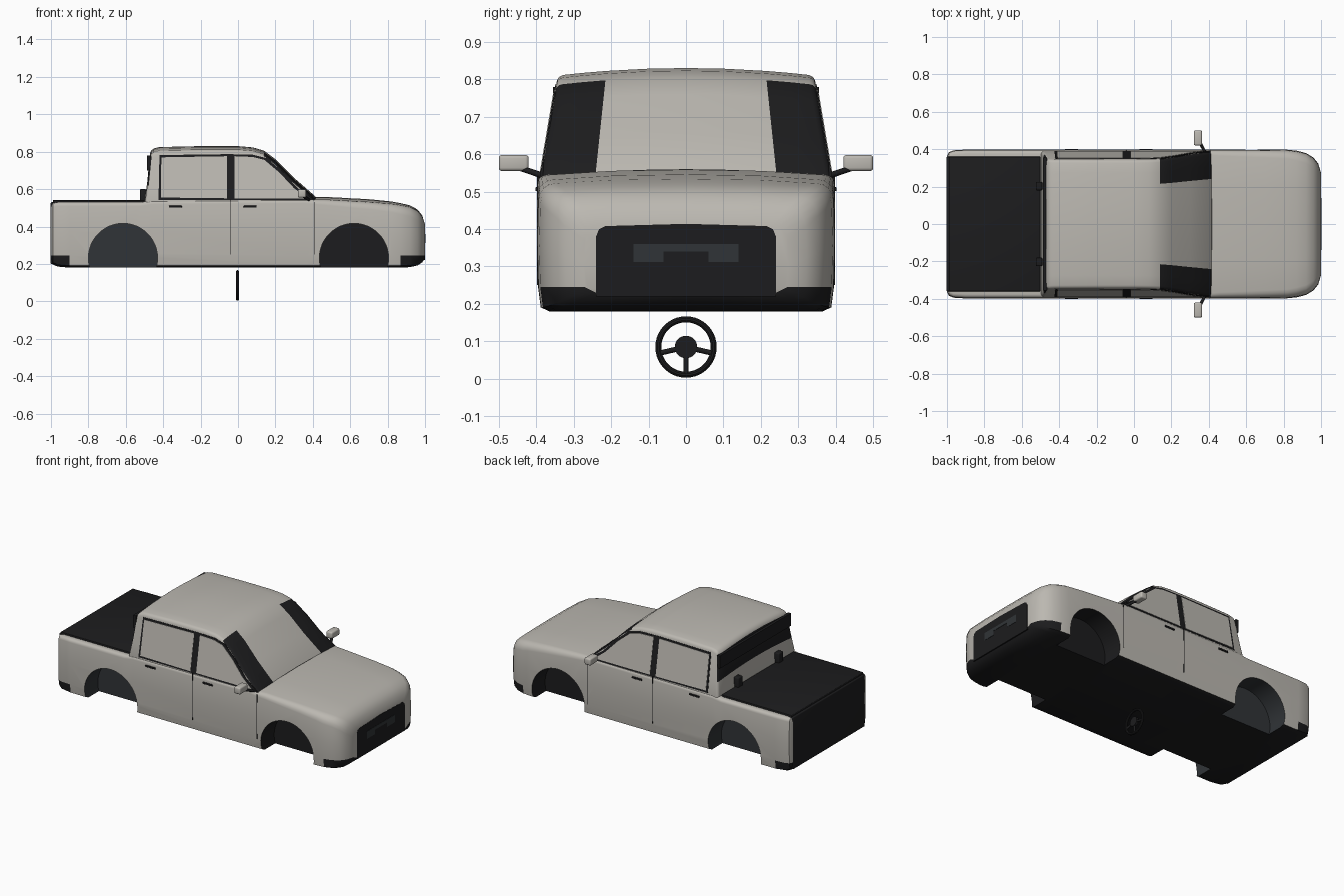
import bpy, bmesh, math
from mathutils import Vector, Matrix

if "Cube" in bpy.data.objects:
    bpy.data.objects.remove(bpy.data.objects["Cube"])


def material(name, col):
    m = bpy.data.materials.new(name)
    m.diffuse_color = (*col, 1)
    m.use_nodes = True
    m.node_tree.nodes["Principled BSDF"].inputs["Base Color"].default_value = m.diffuse_color
    return m


PAINT = material("paint", (0.5, 0.48, 0.44))
BLACK = material("black", (0.012, 0.012, 0.013))
WELL = material("well", (0.03, 0.034, 0.038))


def finish(name, bm, mats, angle=35, bevel=0):
    bmesh.ops.recalc_face_normals(bm, faces=bm.faces)
    me = bpy.data.meshes.new(name)
    bm.to_mesh(me)
    bm.free()
    for m in mats:
        me.materials.append(m)
    ob = bpy.data.objects.new(name, me)
    bpy.context.collection.objects.link(ob)
    bpy.ops.object.select_all(action='DESELECT')
    bpy.context.view_layer.objects.active = ob
    ob.select_set(True)
    if bevel:
        b = ob.modifiers.new("bevel", 'BEVEL')
        b.width, b.segments, b.limit_method, b.angle_limit = bevel, 3, 'ANGLE', math.radians(40)
        bpy.ops.object.modifier_apply(modifier="bevel")
    if angle:
        bpy.ops.object.shade_smooth_by_angle(angle=math.radians(angle))
    return ob


def add_box(bm, lo, hi):
    lo, hi = Vector(lo), Vector(hi)
    bmesh.ops.create_cube(bm, size=1, matrix=Matrix.Translation((lo + hi) / 2) @ Matrix.Diagonal((*(hi - lo), 1)))


def box(name, lo, hi, mat, bevel=0, mirror=False):
    bm = bmesh.new()
    add_box(bm, lo, hi)
    if mirror:
        add_box(bm, (lo[0], -hi[1], lo[2]), (hi[0], -lo[1], hi[2]))
    return finish(name, bm, [mat], bevel=bevel)


def add_tube(bm, a, b, r, seg=12):
    a, b = Vector(a), Vector(b)
    rot = (b - a).to_track_quat('Z', 'Y').to_matrix().to_4x4()
    bmesh.ops.create_cone(bm, cap_ends=True, segments=seg, radius1=r, radius2=r, depth=(b - a).length,
                          matrix=Matrix.Translation((a + b) / 2) @ rot)


# lower body: lofted stations (x, half width, top, bottom, shoulder radius, crown)
stations = [(-1, .36, .515, .215, .02, 0), (-.99, .38, .525, .197, .02, 0), (-.965, .391, .53, .186, .02, 0),
            (-.9, .395, .53, .18, .02, 0), (-.52, .395, .53, .18, .02, 0), (-.46, .395, .54, .18, .02, 0),
            (.36, .395, .545, .18, .02, .012), (.46, .395, .545, .18, .03, .014), (.7, .395, .532, .18, .04, .014),
            (.82, .394, .522, .18, .045, .012), (.87, .389, .515, .18, .05, .01), (.92, .376, .505, .183, .05, .008),
            (.96, .352, .485, .192, .05, .006), (.985, .32, .455, .208, .05, .004), (1, .27, .41, .23, .04, 0)]
bm = bmesh.new()
rings = []
for x, w, zt, zb, r, c in stations:
    zs = zt - r
    half = [(0, zb), (w - .03, zb), (w - .007, zb + .011), (w, .245), (w + .003, (.245 + zs) / 2)]
    half += [(w - r * (1 - math.cos(a)), zs + r * math.sin(a)) for a in [math.pi / 8 * i for i in range(5)]]
    half += [(w * .5, zt + c * .75), (0, zt + c)]
    loop = half + [(-y, z) for y, z in half[-2:0:-1]]
    rings.append([bm.verts.new((x, y, z)) for y, z in loop])
n = len(rings[0])
for i in range(len(rings) - 1):
    for j in range(n):
        k = (j + 1) % n
        f = bm.faces.new((rings[i][j], rings[i][k], rings[i + 1][k], rings[i + 1][j]))
        row = min(j, n - 1 - j)
        xm = (stations[i][0] + stations[i + 1][0]) / 2
        f.material_index = int(row < 2 or (row == 2 and (xm > .87 or xm < -.9)))
bm.faces.new(rings[0])
bm.faces.new(rings[-1])
body = finish("lower_body", bm, [PAINT, BLACK], angle=0)

# wheel wells cut as pockets into both sides
for cx, mat in ((-.615, WELL), (.62, BLACK)):
    bm = bmesh.new()
    for s in (-1, 1):
        add_tube(bm, (cx, s * .26, .232), (cx, s * .5, .232), .185, 48)
    cutter = finish("arch_cutter", bm, [mat], angle=0)
    cutter.hide_render = True
    bpy.context.view_layer.objects.active = body
    mod = body.modifiers.new("arch", 'BOOLEAN')
    mod.object, mod.operation, mod.solver, mod.material_mode = cutter, 'DIFFERENCE', 'EXACT', 'TRANSFER'
    bpy.ops.object.modifier_apply(modifier="arch")
    bpy.data.objects.remove(cutter)
bpy.ops.object.select_all(action='DESELECT')
body.select_set(True)
bpy.ops.object.shade_smooth_by_angle(angle=math.radians(35))


# cabin: side profile swept across a crowned width, sides leaning inwards
def half_width(z):
    return .392 - .17 * (z - .52)


profile = [(-.5, .51), (-.485, .62), (-.47, .775), (-.46, .795), (-.42, .805), (-.2, .81), (0, .81), (.08, .803),
           (.14, .785), (.2, .74), (.3, .64), (.415, .54), (.43, .51)]
fractions = [-1, -.8, -.62, -.3, 0, .3, .62, .8, 1]
bm = bmesh.new()
rows = [[bm.verts.new((x, half_width(z) * t, z + .02 * (1 - t * t))) for t in fractions] for x, z in profile]
for i in range(len(rows) - 1):
    for j in range(8):
        f = bm.faces.new((rows[i][j], rows[i][j + 1], rows[i + 1][j + 1], rows[i + 1][j]))
        pillar = i >= 8 and j in (0, 1, 6, 7)
        f.material_index = int(pillar or i == 11 or i == 1)
bm.faces.new(rows[0] + rows[-1][::-1])
for j in (0, 8):
    bm.faces.new([r[j] for r in rows])
finish("cabin", bm, [PAINT, BLACK], bevel=.016)


# side glazing: black surround with two panes per side
def side_panel(name, pts, off, mat):
    bm = bmesh.new()
    for s in (-1, 1):
        a = [bm.verts.new((x, s * (half_width(z) + off), z)) for x, z in pts]
        b = [bm.verts.new((x, s * (half_width(z) - .01), z)) for x, z in pts]
        bm.faces.new(a)
        bm.faces.new(b[::-1])
        for i in range(len(pts)):
            k = (i + 1) % len(pts)
            bm.faces.new((a[i], b[i], b[k], a[k]))
    finish(name, bm, [mat])


side_panel("window_surround", [(-.425, .543), (.41, .541), (.32, .605), (.235, .695), (.155, .765), (.08, .784),
                               (-.05, .787), (-.42, .782)], .002, BLACK)
side_panel("rear_side_glass", [(-.412, .555), (-.06, .551), (-.06, .776), (-.41, .77)], .004, PAINT)
side_panel("front_side_glass", [(-.02, .551), (.37, .551), (.3, .605), (.22, .69), (.14, .757), (.08, .772),
                                (-.02, .776)], .004, PAINT)

# bed cover, tailgate and rear cab trim
box("bed_cover", (-.99, -.36, .5), (-.5, .36, .541), BLACK, .004)
box("tailgate", (-1.002, -.36, .2), (-.97, .36, .53), BLACK, .006)
box("rear_window_trim", (-.486, -.355, .7), (-.466, .355, .78), BLACK)
box("cover_hinges", (-.525, .18, .53), (-.49, .225, .6), BLACK, .006, True)

# grille with raised inner bars
bm = bmesh.new()
outline = [(-.24, .22), (.24, .22), (.24, .38), (.232, .4), (.215, .408), (0, .414), (-.215, .408), (-.232, .4), (-.24, .38)]
f = bm.faces.new([bm.verts.new((.95, y, z)) for y, z in outline])
ext = bmesh.ops.extrude_face_region(bm, geom=[f])
bmesh.ops.translate(bm, vec=(.051, 0, 0), verts=[v for v in ext["geom"] if isinstance(v, bmesh.types.BMVert)])
finish("grille", bm, [BLACK])
box("grille_bar", (.98, -.14, .34), (1.003, .14, .36), WELL)
box("grille_inserts", (.98, .06, .312), (1.003, .14, .34), WELL, 0, True)

# door seams and handles
for x, top in ((-.042, .545), (.41, .53)):
    box("door_seam", (x - .002, .38, .25), (x + .002, .3985, top), BLACK, 0, True)
for x in (-.335, .065):
    box("door_handle", (x - .035, .38, .501), (x + .035, .402, .512), BLACK, .003, True)

# wing mirrors on short arms
box("wing_mirrors", (.32, .42, .555), (.364, .5, .598), PAINT, .009, True)
bm = bmesh.new()
for s in (-1, 1):
    add_tube(bm, (.385, s * .375, .54), (.35, s * .44, .562), .008)
finish("mirror_arms", bm, [BLACK])

# steering wheel below the body: swept ring, hub and three spokes
bm = bmesh.new()
N, M, C = 40, 10, .085
ring = []
for i in range(N):
    a = 2 * math.pi * i / N
    ring.append([])
    for j in range(M):
        b = 2 * math.pi * j / M
        rad = .074 + .008 * math.cos(b)
        ring[-1].append(bm.verts.new((-.003 + .008 * math.sin(b), rad * math.cos(a), C + rad * math.sin(a))))
for i in range(N):
    for j in range(M):
        p, q, k = ring[i], ring[(i + 1) % N], (j + 1) % M
        bm.faces.new((p[j], q[j], q[k], p[k]))
add_tube(bm, (-.01, 0, C), (.005, 0, C), .03, 32)
for deg in (193, 270, 347):
    a = math.radians(deg)
    add_tube(bm, (-.003, 0, C), (-.003, .073 * math.cos(a), C + .073 * math.sin(a)), .007)
finish("steering_wheel", bm, [BLACK])
